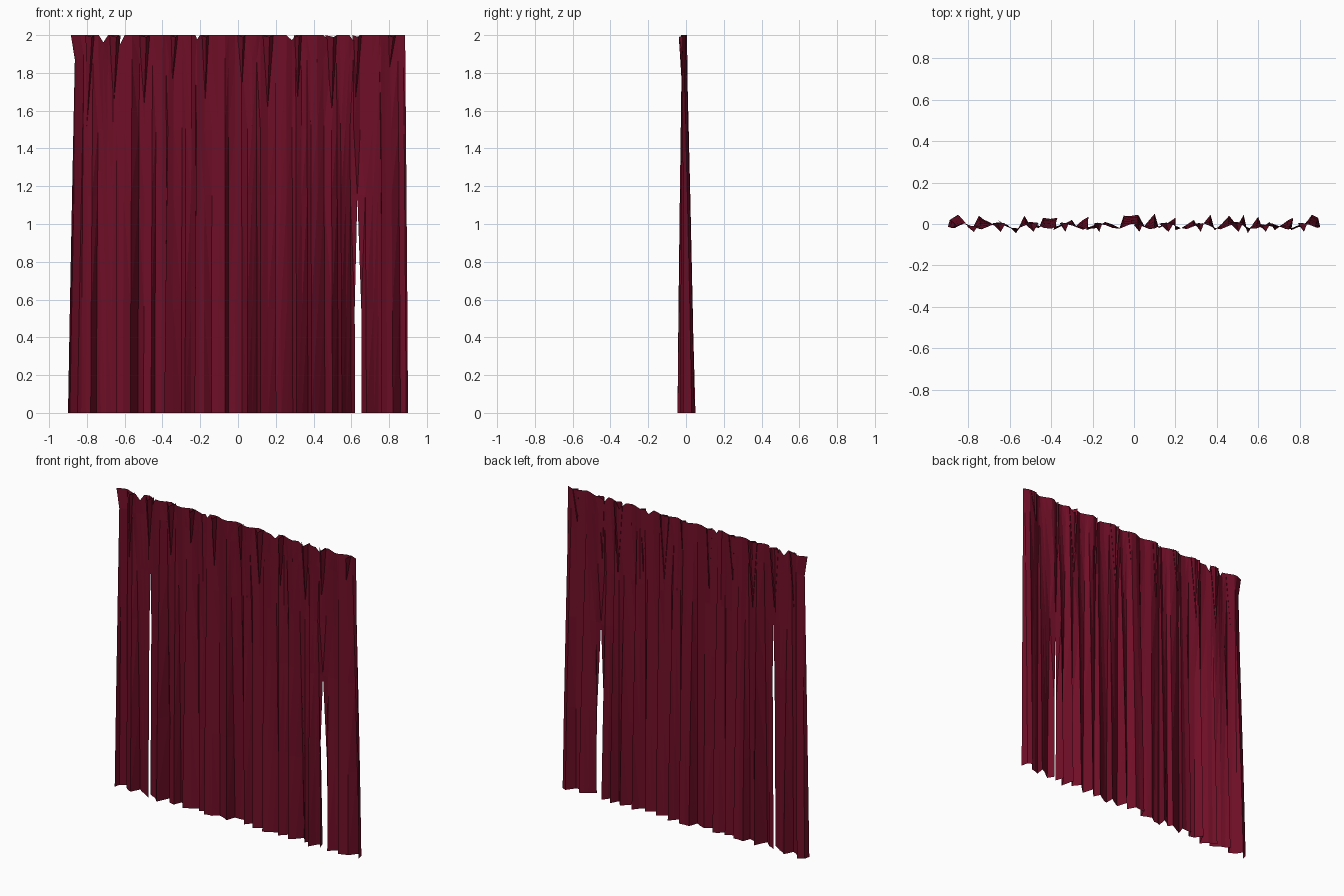
import bpy, bmesh, random

if "Cube" in bpy.data.objects:
    bpy.data.objects.remove(bpy.data.objects["Cube"])

random.seed(4)

cloth = bpy.data.materials.new("dark red cloth")
cloth.diffuse_color = (0.16, 0.0045, 0.02, 1)
cloth.use_nodes = True
cloth.node_tree.nodes["Principled BSDF"].inputs["Base Color"].default_value = cloth.diffuse_color

# Hem outline (x, y) of the three hanging panels, with folded-back returns
HEM = [
    [(-.9, -.015), (-.89, .02), (-.85, .045), (-.83, .01), (-.78, -.02), (-.75, .04),
     (-.7, .01), (-.64, -.03)],
    [(-.66, .02), (-.61, -.005), (-.57, -.045), (-.53, .04), (-.5, -.01), (-.46, -.02),
     (-.44, .03), (-.37, .03), (-.39, -.03), (-.3, .02), (-.28, -.01), (-.22, .035),
     (-.23, -.03), (-.18, -.02), (-.14, .01), (-.07, -.02), (-.05, .04), (.02, .045),
     (.05, -.01), (.1, .05), (.12, -.02), (.2, .03), (.2, -.03), (.26, 0), (.29, .02),
     (.31, -.02), (.37, .045), (.39, -.03), (.46, .04), (.5, -.01), (.53, .045),
     (.55, -.045), (.6, .035), (.62, -.02)],
    [(.655, .01), (.68, -.03), (.72, 0), (.77, .03), (.76, -.03), (.82, -.01),
     (.86, .045), (.89, .03), (.9, -.015)],
]
ROWS = [0, .55, 1.15, 1.5, 1.87, 2.0]
SLIT_TOP = [1.5, 1.15]          # height of each slit between panels


def top_y(x):
    """Zigzag pleating of the heading."""
    t = (x / .165) % 1
    return -.028 + .034 * abs(2 * t - 1)


def make_object(name, bm):
    me = bpy.data.meshes.new(name)
    bm.to_mesh(me)
    bm.free()
    me.materials.append(cloth)
    ob = bpy.data.objects.new(name, me)
    bpy.context.collection.objects.link(ob)
    return ob


# Columns: (hem x, hem y, slit index or None for the strip to the next column)
cols = []
for p, panel in enumerate(HEM):
    for i, a in enumerate(panel):
        last = i == len(panel) - 1
        cols.append((a[0], a[1], p if last and p < 2 else None))
        if not last and abs(panel[i + 1][0] - a[0]) > .045:
            b = panel[i + 1]
            cols.append(((a[0] + b[0]) / 2, (a[1] + b[1]) / 2 + random.uniform(-.006, .006), None))

# Heading positions keep the columns in order so the folds open out downwards
heads = sorted(c[0] * .983 for c in cols)

# Curtain cloth
bm = bmesh.new()
grid = []
for k, (hx, hy, slit) in enumerate(cols):
    column = []
    tx = heads[k]
    for z in ROWS:
        s = (z / 2) ** 1.2
        x = hx + (tx - hx) * s
        y = hy + (top_y(tx) - hy) * s
        if hx < -.84 and 0 < z < 1.9:      # left edge draws in below the heading
            x += .022 * z / 1.87
        if z == 2.0 and random.random() < .1 and 0 < k < len(cols) - 1:
            z -= random.uniform(.02, .05)  # sagging heading
        column.append(bm.verts.new((x, y, z)))
    grid.append(column)
for k in range(len(cols) - 1):
    slit = cols[k][2]
    for r in range(len(ROWS) - 1):
        q = [grid[k][r], grid[k + 1][r], grid[k + 1][r + 1], grid[k][r + 1]]
        if slit is not None and ROWS[r + 1] <= SLIT_TOP[slit]:
            continue
        if slit is not None and ROWS[r] == SLIT_TOP[slit]:
            mid = (q[0].co + q[1].co) / 2  # slit closes to a point
            q[0].co = mid
            q[1].co = mid
        bm.faces.new(q)
bmesh.ops.remove_doubles(bm, verts=bm.verts, dist=.0005)
bmesh.ops.triangulate(bm, faces=bm.faces)
make_object("curtain_cloth", bm)

# Pinched pleats: folded fins tapering down from the heading
bm = bmesh.new()
for i in range(11):
    x = -.8 + i * .16 + random.uniform(-.02, .02)
    w = random.uniform(.02, .035)
    y = top_y(x)
    foot = bm.verts.new((x + random.uniform(-.02, .02), y + .004, random.uniform(1.5, 1.8)))
    left, tip, right = [bm.verts.new(c) for c in
                        ((x - w, y, 2), (x + .3 * w, -.038, 1.99), (x + w, y, 2))]
    bm.faces.new((left, foot, tip))
    bm.faces.new((tip, foot, right))
make_object("pinch_pleats", bm)
